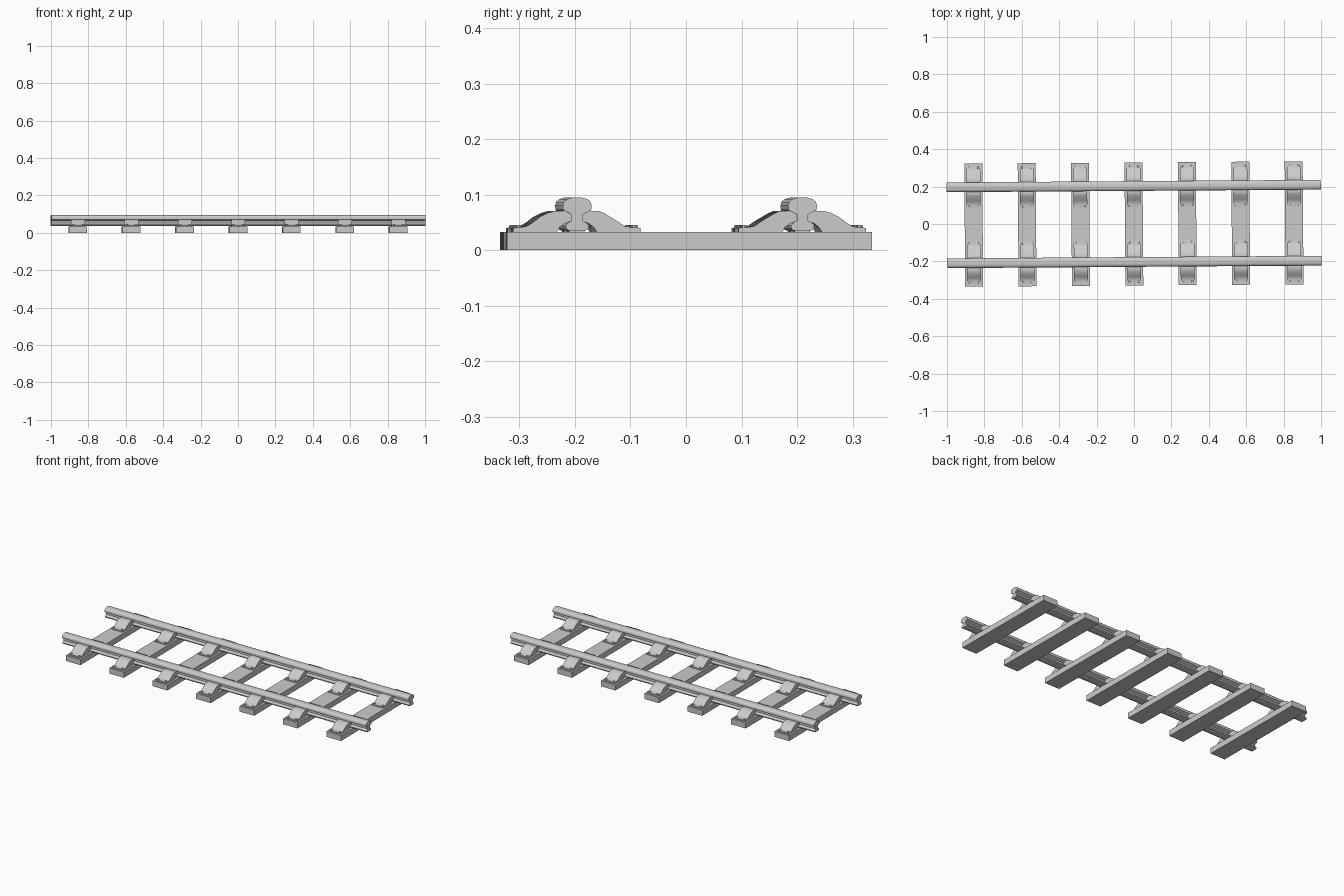
import bpy, bmesh, math
from mathutils import Matrix

if "Cube" in bpy.data.objects:
    bpy.data.objects.remove(bpy.data.objects["Cube"])

TURN = Matrix.Rotation(0.007, 4, 'Z')   # the whole track sits slightly askew


def finish(name, bm, smooth=True):
    bmesh.ops.transform(bm, matrix=TURN, verts=bm.verts)
    bmesh.ops.recalc_face_normals(bm, faces=bm.faces)
    me = bpy.data.meshes.new(name)
    bm.to_mesh(me)
    bm.free()
    ob = bpy.data.objects.new(name, me)
    bpy.context.collection.objects.link(ob)
    if smooth:
        bpy.ops.object.select_all(action='DESELECT')
        ob.select_set(True)
        bpy.context.view_layer.objects.active = ob
        bpy.ops.object.shade_smooth_by_angle(angle=math.radians(35))
    return ob


def extrude_x(bm, profile, x0, x1):
    face = bm.faces.new([bm.verts.new((x0, y, z)) for y, z in profile])
    out = bmesh.ops.extrude_face_region(bm, geom=[face])['geom']
    moved = [v for v in out if isinstance(v, bmesh.types.BMVert)]
    bmesh.ops.translate(bm, vec=(x1 - x0, 0, 0), verts=moved)


RAIL_Y = 0.203
# half of the bullhead rail section, bottom to top
half = [(0.015, 0.035), (0.020, 0.038), (0.021, 0.044), (0.017, 0.049),
        (0.010, 0.053), (0.010, 0.064), (0.017, 0.068), (0.025, 0.072),
        (0.026, 0.080), (0.024, 0.087), (0.018, 0.092), (0.009, 0.0945)]
section = half + [(-y, z) for y, z in reversed(half)]

# chair jaws: curved outer side, straighter inner side
outer_slope = [(0.041, 0.070), (0.052, 0.067), (0.066, 0.060),
               (0.079, 0.050), (0.090, 0.043), (0.099, 0.041)]
inner_slope = [(0.041, 0.070), (0.050, 0.066), (0.075, 0.051), (0.086, 0.043),
               (0.099, 0.041)]


def jaw(slope):
    return ([(0.010, 0.066), (0.024, 0.071)] + slope +
            [(0.115, 0.040), (0.115, 0.032), (0.036, 0.032),
             (0.031, 0.041), (0.023, 0.047), (0.010, 0.053)])


xs = [-0.857 + 0.2855 * i for i in range(7)]

# sleepers
for x in xs:
    bm = bmesh.new()
    bmesh.ops.create_cube(bm, size=1, matrix=Matrix.Translation((x, 0, 0.0165))
                          @ Matrix.Diagonal((0.096, 0.658, 0.033, 1)))
    finish("sleeper", bm, False)

for side, label in ((1, "back"), (-1, "front")):
    # rail
    bm = bmesh.new()
    extrude_x(bm, [(side * RAIL_Y + y, z) for y, z in section], -1, 1)
    finish(label + "_rail", bm)
    # chairs with seat plate and bolts
    for x in xs:
        bm = bmesh.new()
        for d, slope in ((side, outer_slope), (-side, inner_slope)):
            extrude_x(bm, [(side * RAIL_Y + d * y, z) for y, z in jaw(slope)],
                      x - 0.037, x + 0.037)
            for dx in (-0.025, 0.025):
                bmesh.ops.create_cone(
                    bm, cap_ends=True, segments=8, radius1=0.006, radius2=0.005,
                    depth=0.008, matrix=Matrix.Translation(
                        (x + dx, side * RAIL_Y + d * 0.104, 0.041)))
        bmesh.ops.create_cube(
            bm, size=1, matrix=Matrix.Translation((x, side * RAIL_Y, 0.034))
            @ Matrix.Diagonal((0.074, 0.028, 0.004, 1)))
        finish(label + "_chair", bm)
